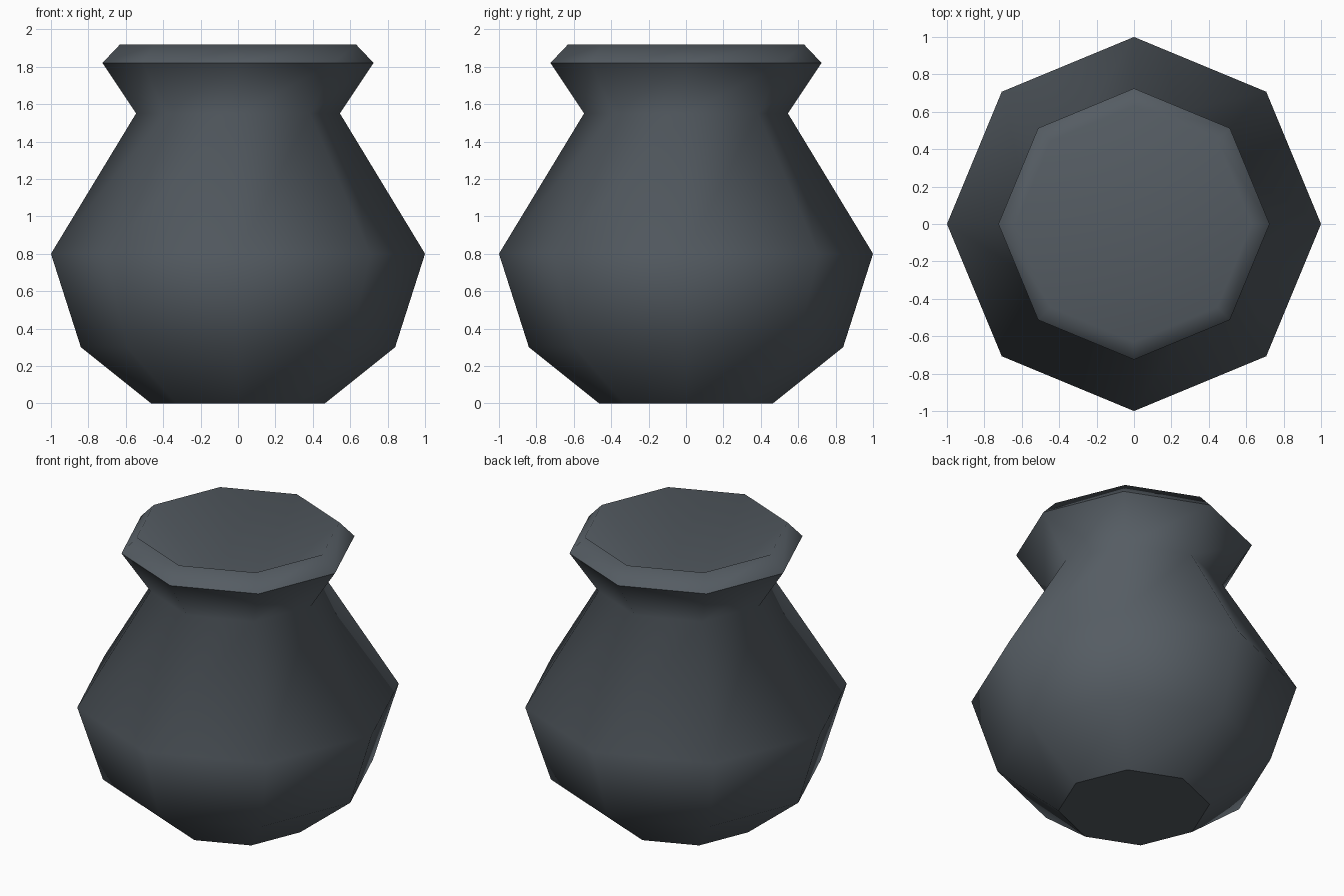
import bpy
import bmesh
from math import cos, sin, tau

cube = bpy.data.objects.get("Cube")
if cube:
    bpy.data.objects.remove(cube, do_unlink=True)

# One slate colour for the whole jar
slate = bpy.data.materials.new("dark_slate")
slate.use_nodes = True
colour = (0.091, 0.108, 0.125, 1)
slate.diffuse_color = colour
slate.node_tree.nodes["Principled BSDF"].inputs["Base Color"].default_value = colour

SIDES = 8
# radius, height, crease: foot, belly, shoulder, neck, lip, mouth
PROFILE = [
    (0.465, 0.0, True),
    (0.84, 0.3, False),
    (1.0, 0.8, False),
    (0.545, 1.55, False),
    (0.725, 1.82, True),
    (0.63, 1.92, False),
]
HOLLOW_BOTTOM = 1.37

# Rings joined into walls
bm = bmesh.new()
rings = []
for radius, height, crease in PROFILE:
    rings.append([
        bm.verts.new((radius * cos(tau * i / SIDES), radius * sin(tau * i / SIDES), height))
        for i in range(SIDES)
    ])
for low, high in zip(rings, rings[1:]):
    for i in range(SIDES):
        j = (i + 1) % SIDES
        bm.faces.new((low[i], low[j], high[j], high[i]))

# Flat foot, and a mouth that funnels down to a point
bm.faces.new(rings[0][::-1])
mouth = rings[-1]
tip = bm.verts.new((0, 0, HOLLOW_BOTTOM))
for i in range(SIDES):
    bm.faces.new((mouth[i], mouth[(i + 1) % SIDES], tip))

# Rounded shading, broken only at the foot and the lip
for face in bm.faces:
    face.smooth = True
for ring, (radius, height, crease) in zip(rings, PROFILE):
    for i in range(SIDES):
        edge = bm.edges.get((ring[i], ring[(i + 1) % SIDES]))
        edge.smooth = not crease

mesh = bpy.data.meshes.new("jar")
bm.to_mesh(mesh)
bm.free()
mesh.materials.append(slate)
jar = bpy.data.objects.new("jar", mesh)
bpy.context.collection.objects.link(jar)
